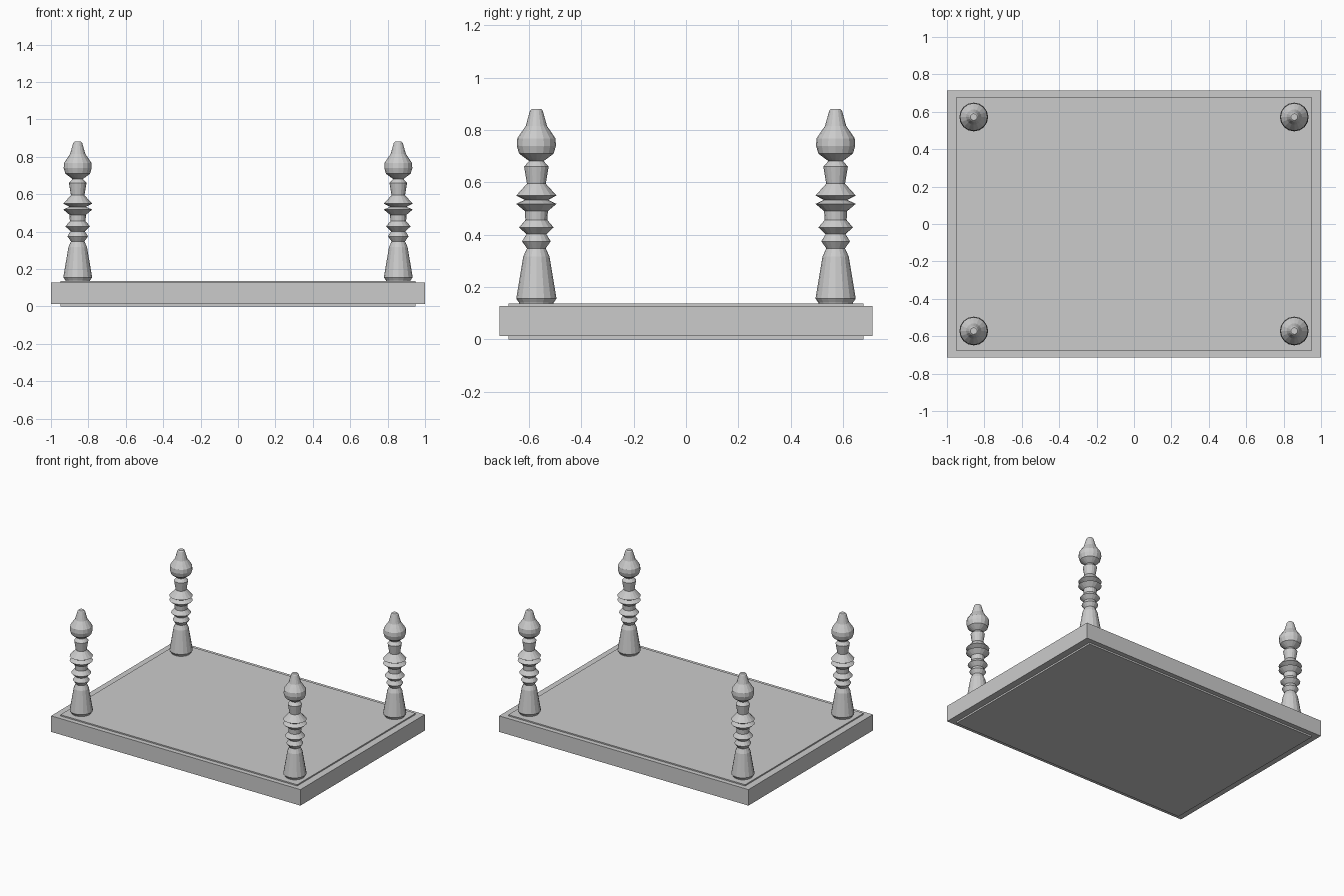
import bpy, bmesh, math

if "Cube" in bpy.data.objects:
    bpy.data.objects.remove(bpy.data.objects["Cube"])

grey = bpy.data.materials.new("plain_grey")
grey.diffuse_color = (0.6, 0.6, 0.6, 1)
grey.use_nodes = True
grey.node_tree.nodes["Principled BSDF"].inputs["Base Color"].default_value = grey.diffuse_color


def finish(name, bm):
    bmesh.ops.recalc_face_normals(bm, faces=bm.faces)
    mesh = bpy.data.meshes.new(name)
    bm.to_mesh(mesh)
    bm.free()
    mesh.materials.append(grey)
    obj = bpy.data.objects.new(name, mesh)
    bpy.context.collection.objects.link(obj)
    return obj


def box(name, width, depth, z0, z1):
    bm = bmesh.new()
    bmesh.ops.create_cube(bm, size=1)
    for v in bm.verts:
        v.co = (v.co.x * width, v.co.y * depth, (z0 + z1) / 2 + v.co.z * (z1 - z0))
    return finish(name, bm)


def turned_post(name, x, y, profile, sides=16):
    bm = bmesh.new()
    rings = []
    for r, z in profile:
        angles = [2 * math.pi * i / sides for i in range(sides)]
        rings.append([bm.verts.new((r * math.cos(a), r * math.sin(a), z)) for a in angles])
    for low, high in zip(rings, rings[1:]):
        for i in range(sides):
            j = (i + 1) % sides
            bm.faces.new((low[i], low[j], high[j], high[i]))
    bm.faces.new(rings[0][::-1])
    bm.faces.new(rings[-1])
    obj = finish(name, bm)
    obj.location = (x, y, 0)
    return obj


# Board with a thin panel showing above and below it
box("board", 2.0, 1.426, 0.012, 0.128)
box("inset_panel", 1.9, 1.358, 0.0, 0.137)

# Turned post outline: tapered foot, rings, neck and bulb finial
outline = [
    (0.064, 0.13), (0.066, 0.14), (0.077, 0.156), (0.05, 0.317), (0.036, 0.348),
    (0.055, 0.375), (0.038, 0.402), (0.066, 0.428), (0.042, 0.456), (0.044, 0.49),
    (0.077, 0.518), (0.045, 0.533), (0.077, 0.55), (0.036, 0.595), (0.047, 0.66),
    (0.028, 0.682), (0.042, 0.692), (0.066, 0.71), (0.075, 0.74), (0.073, 0.768),
    (0.055, 0.795), (0.041, 0.815), (0.024, 0.875), (0.018, 0.881),
]
for sx, side in ((-1, "left"), (1, "right")):
    for sy, end in ((-1, "front"), (1, "back")):
        turned_post(f"post_{end}_{side}", sx * 0.857, sy * 0.572, outline)
